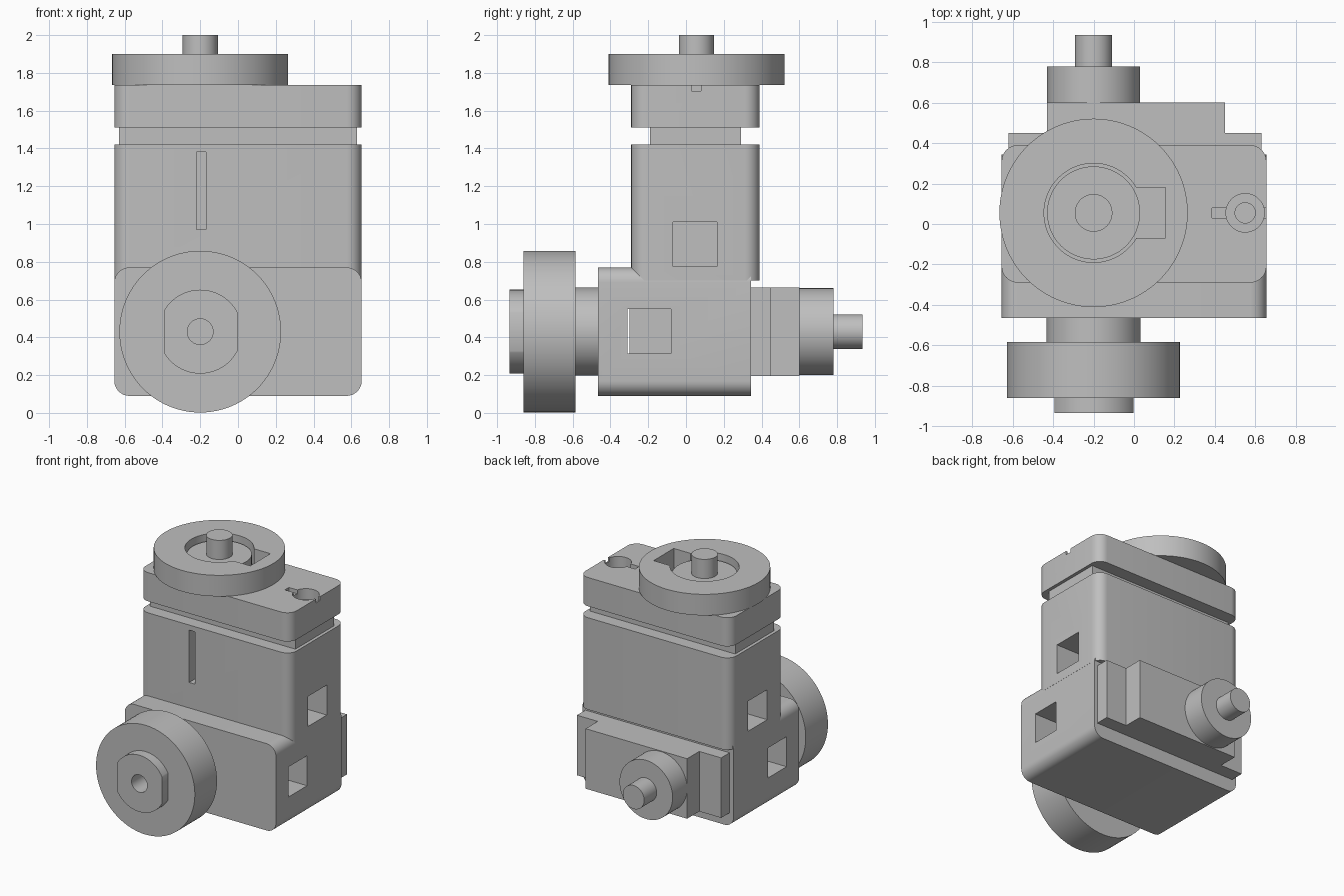
import bpy
import bmesh
from mathutils import Matrix, Vector
from math import pi

cube = bpy.data.objects.get("Cube")
if cube:
    bpy.data.objects.remove(cube, do_unlink=True)

grey = bpy.data.materials.new("plain_grey")
grey.use_nodes = True
GREY = (0.52, 0.52, 0.52, 1)
grey.diffuse_color = GREY
grey.node_tree.nodes["Principled BSDF"].inputs["Base Color"].default_value = GREY


def make(name, bm):
    bmesh.ops.recalc_face_normals(bm, faces=bm.faces)
    mesh = bpy.data.meshes.new(name)
    bm.to_mesh(mesh)
    bm.free()
    mesh.materials.append(grey)
    ob = bpy.data.objects.new(name, mesh)
    bpy.context.collection.objects.link(ob)
    return ob


def box(name, x, y, z, round_axis=None, radius=0.08):
    """Box from (min, max) ranges; edges along round_axis are rounded."""
    bm = bmesh.new()
    bmesh.ops.create_cube(bm, size=1)
    lo, hi = Vector((x[0], y[0], z[0])), Vector((x[1], y[1], z[1]))
    for v in bm.verts:
        v.co = Vector((a if c < 0 else b) for a, b, c in zip(lo, hi, v.co))
    if round_axis is not None:
        edges = [e for e in bm.edges
                 if abs((e.verts[0].co - e.verts[1].co)[round_axis]) > 0.001]
        bmesh.ops.bevel(bm, geom=edges, offset=radius, segments=8,
                        profile=0.5, affect='EDGES')
    return make(name, bm)


def cylinder(name, axis, centre, span, radius):
    """Cylinder along 'y' (centre = x, z) or 'z' (centre = x, y)."""
    bm = bmesh.new()
    mid, length = sum(span) / 2, span[1] - span[0]
    if axis == 'y':
        place = Matrix.Translation((centre[0], mid, centre[1])) @ Matrix.Rotation(pi / 2, 4, 'X')
    else:
        place = Matrix.Translation((centre[0], centre[1], mid))
    bmesh.ops.create_cone(bm, cap_ends=True, segments=96, radius1=radius,
                          radius2=radius, depth=length, matrix=place)
    return make(name, bm)


def combine(ob, *tools, operation='DIFFERENCE'):
    bpy.context.view_layer.objects.active = ob
    for tool in tools:
        mod = ob.modifiers.new("cut", 'BOOLEAN')
        mod.operation = operation
        mod.solver = 'EXACT'
        mod.object = tool
        bpy.ops.object.modifier_apply(modifier=mod.name)
        bpy.data.objects.remove(tool, do_unlink=True)


WIDE = (-0.655, 0.655)
THROUGH = (-1, 1)
TOP = (-0.2, 0.055)      # upright axis, x and y
SIDE = (-0.2, 0.43)      # lying axis, x and z
PORT = (0.55, 0.055)     # small socket in the cap

# Housings with square side windows
upper = box("upper_housing", WIDE, (-0.29, 0.39), (0.7, 1.42), 2)
combine(upper,
        box("cutter", THROUGH, (-0.07, 0.165), (0.775, 1.01)),
        box("cutter", (-0.22, -0.17), (-0.4, -0.21), (0.97, 1.38)))
lower = box("lower_housing", WIDE, (-0.465, 0.345), (0.09, 0.77), 1)
combine(lower, box("cutter", THROUGH, (-0.31, -0.08), (0.315, 0.55)))
box("upper_core", (-0.35, 0.35), (-0.1, 0.2), (0.76, 1.04))
box("lower_core", (-0.35, 0.35), (-0.3, 0), (0.28, 0.6))

# Neck and cap with its socket and key slot
box("neck", (-0.63, 0.63), (-0.19, 0.29), (1.4, 1.53))
cap = box("cap", WIDE, (-0.29, 0.39), (1.51, 1.735), 2)
combine(cap,
        cylinder("cutter", 'z', PORT, (1.65, 1.8), 0.095),
        cylinder("cutter", 'z', PORT, (1.58, 1.7), 0.05),
        box("cutter", (0.385, 0.8), (0.03, 0.08), (1.705, 1.8)))

# Top disc with keyed bore, hub and post
disc = cylinder("top_disc", 'z', TOP, (1.735, 1.9), 0.466)
combine(disc,
        cylinder("cutter", 'z', TOP, (1.6, 2.1), 0.245),
        box("cutter", (-0.2, 0.155), (-0.07, 0.18), (1.6, 2.1)))
cylinder("top_hub", 'z', TOP, (1.7, 1.85), 0.23)
cylinder("top_post", 'z', TOP, (1.8, 2.0), 0.093)

# Front wheel, its shaft and flat-sided nut
cylinder("front_shaft", 'y', SIDE, (-0.62, -0.44), 0.233)
wheel = cylinder("front_wheel", 'y', SIDE, (-0.86, -0.585), 0.428)
combine(wheel, cylinder("cutter", 'y', SIDE, (-1, -0.75), 0.068))
nut = cylinder("front_nut", 'y', SIDE, (-0.935, -0.85), 0.222)
combine(nut, box("trim", (-0.393, -0.003), (-1, -0.5), (0, 1)), operation='INTERSECT')
combine(nut, cylinder("cutter", 'y', SIDE, (-1, -0.8), 0.068))

# Stepped back plate with collar and pin
box("back_plate", (-0.62, 0.63), (0.3, 0.45), (0.195, 0.665))
box("back_block", (-0.43, 0.45), (0.4, 0.6), (0.195, 0.665))
cylinder("back_collar", 'y', SIDE, (0.58, 0.78), 0.23)
cylinder("back_pin", 'y', SIDE, (0.75, 0.935), 0.092)

# Smooth the round walls, keep the corners crisp
bpy.ops.object.select_all(action='DESELECT')
for ob in bpy.context.collection.objects:
    if ob.type == 'MESH' and ob.data.materials and ob.data.materials[0] == grey:
        ob.select_set(True)
        bpy.context.view_layer.objects.active = ob
bpy.ops.object.shade_smooth_by_angle(angle=pi / 6)
